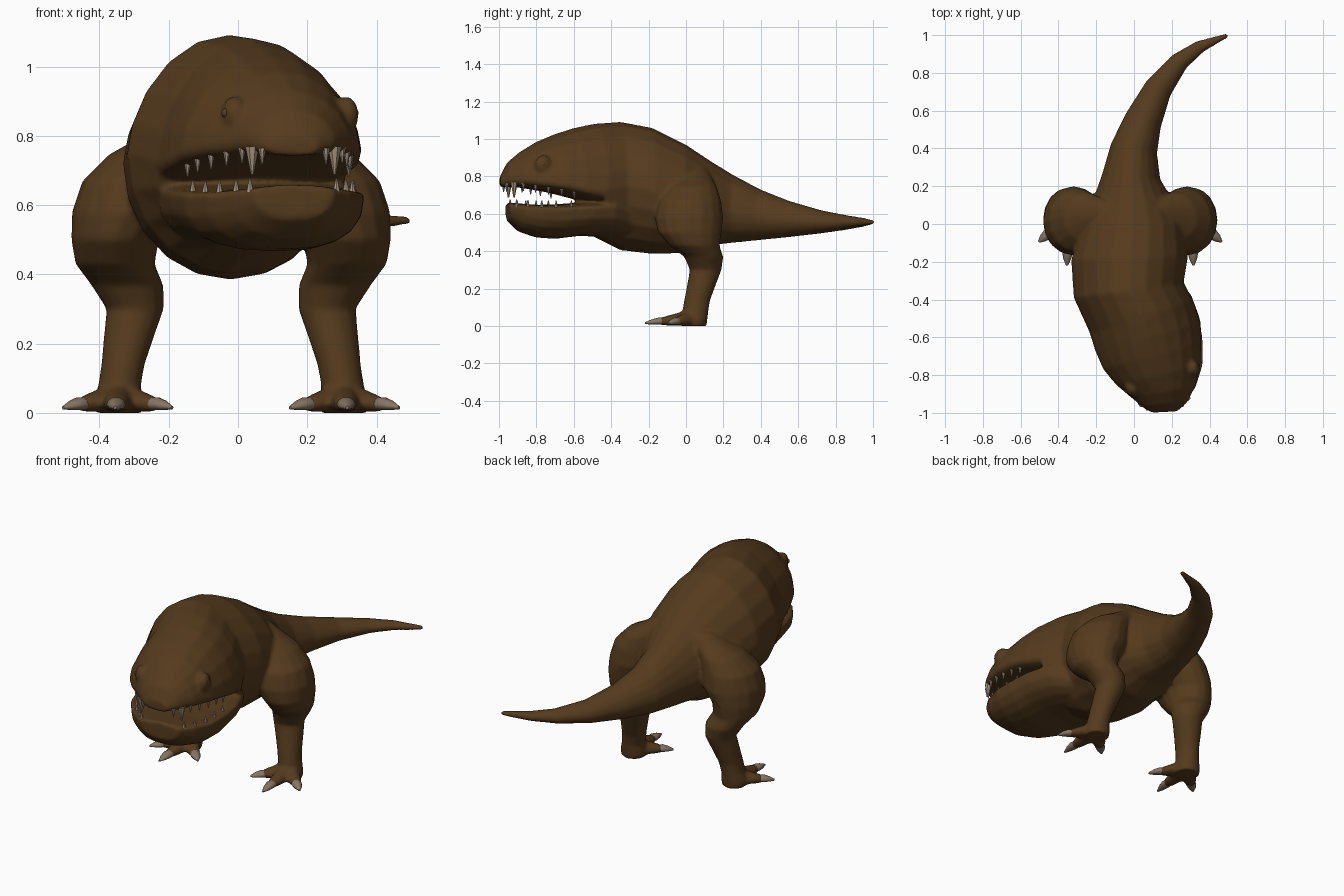
import bpy, bmesh
from math import sin, cos, pi, radians, atan2, degrees
from mathutils import Vector

cube = bpy.data.objects.get("Cube")
if cube:
    bpy.data.objects.remove(cube, do_unlink=True)


def material(name, rgb):
    m = bpy.data.materials.new(name)
    m.use_nodes = True
    m.diffuse_color = (*rgb, 1)
    m.node_tree.nodes["Principled BSDF"].inputs["Base Color"].default_value = (*rgb, 1)
    return m


SKIN = material("brown_skin", (0.09, 0.043, 0.0125))
TOOTH = material("ivory_tooth", (0.38, 0.30, 0.22))
CLAW = material("taupe_claw", (0.24, 0.18, 0.13))


def finish(name, bm, mat, angle=50):
    bmesh.ops.recalc_face_normals(bm, faces=bm.faces)
    me = bpy.data.meshes.new(name)
    bm.to_mesh(me)
    bm.free()
    me.materials.append(mat)
    ob = bpy.data.objects.new(name, me)
    bpy.context.collection.objects.link(ob)
    bpy.ops.object.select_all(action='DESELECT')
    ob.select_set(True)
    bpy.context.view_layer.objects.active = ob
    bpy.ops.object.shade_smooth_by_angle(angle=radians(angle))
    return ob


def power(v, e):
    return abs(v) ** e * (1 if v > 0 else -1)


def upright_ring(y, x, top, mid, bot, hw, yaw, n=20, flat=1.0, crown=1.0):
    """Vertical cross-section, widest at height mid, turned by yaw degrees."""
    pts, a = [], radians(yaw)
    for i in range(n):
        t = 2 * pi * i / n
        c, s = cos(t), sin(t)
        if s < 0:
            c, s = power(c, flat), power(s, flat)
        else:
            s = power(s, crown)
        z = mid + s * ((top - mid) if s > 0 else (mid - bot))
        pts.append(Vector((x + hw * c * cos(a), y + hw * c * sin(a), z)))
    return pts


def level_ring(z, x, y, rx, ry, n=16):
    return [Vector((x + rx * cos(2 * pi * i / n), y + ry * sin(2 * pi * i / n), z))
            for i in range(n)]


def loft(name, rings, mat):
    bm = bmesh.new()
    loops = [[bm.verts.new(p) for p in r] for r in rings]
    n = len(loops[0])
    for a, b in zip(loops, loops[1:]):
        for i in range(n):
            j = (i + 1) % n
            bm.faces.new((a[i], a[j], b[j], b[i]))
    bm.faces.new(loops[0])
    bm.faces.new(loops[-1])
    return finish(name, bm, mat)


def spike(name, base, tip, r, mat):
    """Small cone from base to tip."""
    base, tip = Vector(base), Vector(tip)
    d = tip - base
    bm = bmesh.new()
    bmesh.ops.create_cone(bm, segments=7, radius1=r, radius2=r * 0.2,
                          depth=d.length, cap_ends=True)
    m = d.to_track_quat('Z', 'Y').to_matrix().to_4x4()
    m.translation = (base + tip) / 2
    bm.transform(m)
    return finish(name, bm, mat)


def ball(name, centre, size, yaw, mat):
    bm = bmesh.new()
    bmesh.ops.create_uvsphere(bm, u_segments=12, v_segments=8, radius=1)
    for v in bm.verts:
        p = Vector((v.co.x * size[0], v.co.y * size[1], v.co.z * size[2]))
        a = radians(yaw)
        v.co = Vector((p.x * cos(a) - p.y * sin(a), p.x * sin(a) + p.y * cos(a), p.z)) + Vector(centre)
    return finish(name, bm, mat)


# Tail and trunk: y, x, top, widest height, bottom, half width, yaw
trunk = [
    (1.0, .497, .567, .555, .543, .012, -60),
    (.94, .35, .58, .553, .53, .035, -52),
    (.86, .24, .592, .552, .515, .052, -42),
    (.72, .13, .62, .555, .495, .075, -32),
    (.55, .05, .67, .565, .475, .10, -22),
    (.40, .0, .73, .58, .46, .125, -12),
    (.25, -.015, .81, .60, .445, .155, -5),
    (.12, -.005, .89, .63, .43, .215, 0),
    (0, -.005, .97, .67, .39, .275, 0),
    (-.18, -.023, 1.06, .72, .385, .31, 2),
    (-.35, -.028, 1.092, .75, .405, .294, 8),
    (-.48, .035, 1.083, .73, .47, .29, 14),
]
# Skull: the bottom of these sections is the roof of the mouth
skull = [
    (-.505, .045, 1.079, .715, .66, .29, 15),
    (-.60, .073, 1.059, .73, .685, .288, 15),
    (-.70, .097, 1.027, .755, .71, .27, 15),
    (-.80, .128, .985, .77, .728, .23, 13),
    (-.89, .156, .93, .785, .74, .172, 10),
    (-.955, .162, .875, .785, .744, .122, 6),
    (-.995, .162, .80, .77, .742, .07, 3),
]
skin = [loft("trunk", [upright_ring(*r, crown=1.2) for r in trunk]
             + [upright_ring(*r, flat=.7, crown=1.2) for r in skull], SKIN)]

# Lower jaw
jaw = [
    (-.26, -.01, .62, .58, .46, .18, 10),
    (-.44, .035, .68, .64, .475, .277, 14),
    (-.57, .075, .66, .635, .482, .285, 15),
    (-.70, .105, .65, .63, .466, .27, 15),
    (-.80, .135, .648, .63, .473, .235, 13),
    (-.89, .157, .655, .635, .503, .175, 10),
    (-.955, .162, .66, .64, .56, .115, 6),
]
skin.append(loft("lower_jaw", [upright_ring(*r, flat=.8) for r in jaw], SKIN))


# Teeth set along the lips
def along(rows, f):
    i = min(int(f), len(rows) - 2)
    return [a + (b - a) * (f - i) for a, b in zip(rows[i], rows[i + 1])]


def row_of_teeth(name, rows, start, end, count, direction, length, fang):
    for s in (-1, 1):
        for k in range(count):
            f = start + (end - start) * k / (count - 1)
            y, x, top, mid, bot, hw, yaw = along(rows, f)
            a, w = radians(yaw), s * hw * .87
            px, py = x + w * cos(a), y + w * sin(a)
            z = mid - .015 if direction < 0 else mid
            size = 1.7 if k == fang else 1
            spike(f"{name}_{'left' if s > 0 else 'right'}_{k + 1}", (px, py, z),
                  (px, py, z + direction * length * size), .012 * size, TOOTH)


row_of_teeth("upper_tooth", skull, 1.6, 5.3, 7, -1, .048, 5)
row_of_teeth("lower_tooth", jaw, 2.8, 5.5, 5, 1, .04, -1)

# Eyes on raised lids
for s, side in ((-1, "right"), (1, "left")):
    a = radians(18)
    ex, ey = .15 + s * .17 * cos(a), -.815 + s * .17 * sin(a)
    skin.append(ball(f"eyelid_{side}", (ex, ey, .86), (.036, .05, .055), 18, SKIN))
    ball(f"eyeball_{side}", (ex + s * .022 * cos(a), ey + s * .022 * sin(a) - .008, .866),
         (.016, .015, .015), 18, SKIN)

# Legs: z, x, y, half width, half depth
leg = [
    (.85, .10, .05, .07, .06),
    (.79, .17, .045, .105, .095),
    (.745, .235, .035, .12, .13),
    (.67, .28, .02, .15, .168),
    (.58, .30, .016, .16, .184),
    (.50, .335, .02, .127, .17),
    (.43, .335, .045, .115, .135),
    (.37, .30, .095, .105, .105),
    (.30, .277, .105, .083, .085),
    (.22, .295, .083, .073, .077),
    (.14, .312, .06, .063, .07),
    (.08, .322, .05, .062, .07),
    (.035, .325, .045, .072, .07),
    (.0, .325, .045, .068, .066),
]
# Toe claws end at these points
toe_tips = {"outer": (.485, -.095), "middle": (.335, -.22), "inner": (.17, -.10)}


def digit(name, start, d, sections, mat):
    yaw = degrees(atan2(d.x, -d.y))
    rings = []
    for f, top, mid, bot, hw in sections:
        p = start + d * f
        rings.append(upright_ring(p.y, p.x, top, mid, bot, hw, yaw, n=10))
    return loft(name, rings, mat)


for s, side in ((-1, "right"), (1, "left")):
    skin.append(loft(f"leg_{side}", [level_ring(z, s * x - .02, y, rx, ry)
                                     for z, x, y, rx, ry in leg], SKIN))
    for toe, (tx, ty) in toe_tips.items():
        start = Vector((s * .325 - .02, .04))
        d = Vector((s * tx - .02, ty)) - start
        skin.append(digit(f"{toe}_toe_{side}", start, d,
                          ((0, .10, .025, .002, .05), (.35, .07, .025, .002, .043),
                           (.55, .056, .025, .002, .036), (.70, .044, .025, .004, .024)), SKIN))
        digit(f"{toe}_claw_{side}", start, d,
              ((.58, .044, .024, .008, .022), (.72, .046, .024, .007, .028),
               (.86, .036, .02, .008, .021), (1, .02, .015, .01, .005)), CLAW)

# Blend all the skin parts into one soft body
bpy.ops.object.select_all(action='DESELECT')
for ob in skin:
    ob.select_set(True)
body = skin[0]
bpy.context.view_layer.objects.active = body
bpy.ops.object.join()
body.name = "body"
body.modifiers.clear()
remesh = body.modifiers.new("blend", 'REMESH')
remesh.mode = 'VOXEL'
remesh.voxel_size = .009
remesh.use_smooth_shade = True
soften = body.modifiers.new("soften", 'SMOOTH')
soften.factor = .5
soften.iterations = 8
